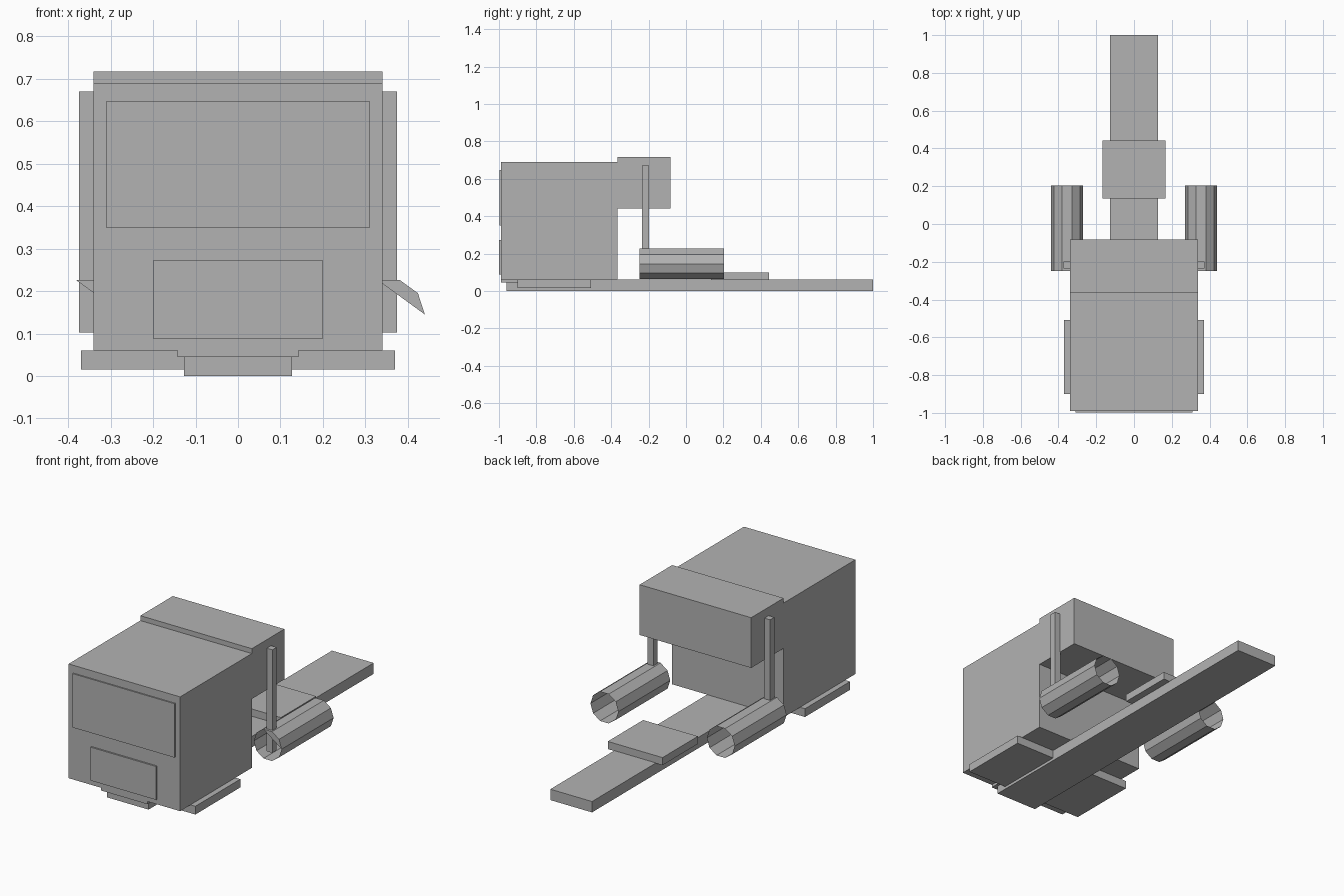
import bpy, bmesh, math

if "Cube" in bpy.data.objects:
    bpy.data.objects.remove(bpy.data.objects["Cube"])

grey = bpy.data.materials.new("plain grey")
grey.diffuse_color = (0.45, 0.45, 0.45, 1)
grey.use_nodes = True
grey.node_tree.nodes["Principled BSDF"].inputs["Base Color"].default_value = grey.diffuse_color


def finish(name, bm):
    mesh = bpy.data.meshes.new(name)
    bm.to_mesh(mesh)
    bm.free()
    mesh.materials.append(grey)
    obj = bpy.data.objects.new(name, mesh)
    bpy.context.collection.objects.link(obj)
    return obj


def box(name, x, y, z):
    """Box from (min, max) ranges on each axis."""
    bm = bmesh.new()
    bmesh.ops.create_cube(bm, size=1)
    for v in bm.verts:
        v.co = [r[0] + (c + 0.5) * (r[1] - r[0]) for c, r in zip(v.co, (x, y, z))]
    return finish(name, bm)


def tank(name, cx, cz, r, y0, y1, sides=10):
    """Open ten-sided tube along y with a partial front cap."""
    bm = bmesh.new()
    rings = []
    for y in (y0, y1):
        rings.append([bm.verts.new((cx + r * math.cos(2 * math.pi * i / sides), y,
                                    cz + r * math.sin(2 * math.pi * i / sides)))
                      for i in range(sides)])
    front, back = rings
    for i in range(sides):
        j = (i + 1) % sides
        bm.faces.new((front[i], back[i], back[j], front[j]))
    # small cap segment on the upper right of the front end
    bm.faces.new(front[:4])
    return finish(name, bm)


# Cab and raised rear section
box("cab", (-0.34, 0.34), (-0.99, -0.365), (0.06, 0.69))
box("cab_rear_overhang", (-0.34, 0.34), (-0.365, -0.082), (0.44, 0.717))

# Front plates
box("windscreen", (-0.311, 0.311), (-0.997, -0.9895), (0.35, 0.647))
box("grille", (-0.2, 0.2), (-0.999, -0.9895), (0.088, 0.272))

# Chassis, bumper plate, steps and coupling plate
box("chassis", (-0.127, 0.127), (-0.96, 1.0), (0.0, 0.06))
box("bumper_plate", (-0.142, 0.142), (-0.99, -0.9), (0.045, 0.061))
box("side_steps", (-0.37, 0.37), (-0.9, -0.508), (0.015, 0.0605))
box("coupling_plate", (-0.167, 0.167), (0.135, 0.443), (0.058, 0.1))

# Exhaust stacks and tanks on both sides
for side, s in (("left", -1), ("right", 1)):
    xs = sorted((s * 0.338, s * 0.374))
    box(side + "_exhaust_stack", xs, (-0.235, -0.198), (0.102, 0.67))
    tank(side + "_tank", s * 0.355, 0.145, 0.085, -0.248, 0.204)
